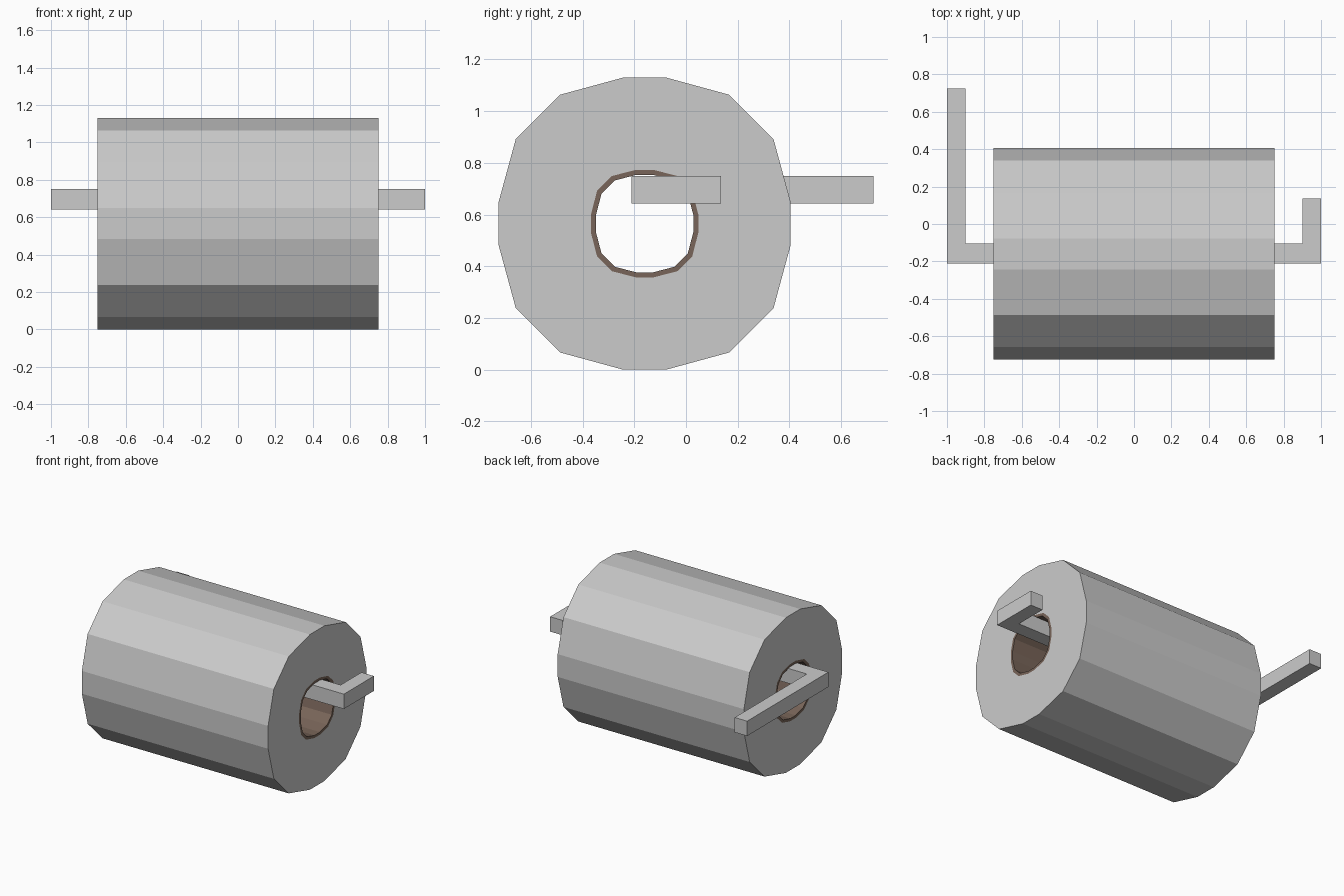
import bpy, bmesh

if "Cube" in bpy.data.objects:
    bpy.data.objects.remove(bpy.data.objects["Cube"])

CY, CZ = -0.16, 0.565


def ring(a, b, c, d):
    """16-sided outline from two octant points (a, b) and (c, d)."""
    quad = [(a, b), (c, d), (d, c), (b, a)]
    half = quad + [(y, -z) for y, z in reversed(quad)]
    return half + [(-y, -z) for y, z in half]


def finish(name, bm, mat=None):
    bmesh.ops.recalc_face_normals(bm, faces=bm.faces)
    me = bpy.data.meshes.new(name)
    bm.to_mesh(me)
    bm.free()
    ob = bpy.data.objects.new(name, me)
    bpy.context.collection.objects.link(ob)
    if mat:
        me.materials.append(mat)
    return ob


def tube(name, outer, inner, half_len, mat=None):
    bm = bmesh.new()
    loops = [[bm.verts.new((x, CY + y, CZ + z)) for y, z in prof]
             for prof, x in ((outer, -half_len), (outer, half_len),
                             (inner, half_len), (inner, -half_len))]
    n = len(outer)
    for k in range(4):
        p, q = loops[k], loops[(k + 1) % 4]
        for i in range(n):
            j = (i + 1) % n
            bm.faces.new((p[i], p[j], q[j], q[i]))
    return finish(name, bm, mat)


# Cardboard material
card = bpy.data.materials.new("cardboard")
card.diffuse_color = (0.19, 0.13, 0.10, 1)
card.use_nodes = True
card.node_tree.nodes["Principled BSDF"].inputs["Base Color"].default_value = card.diffuse_color

# Paper roll and its cardboard core
hole = ring(0.034, 0.208, 0.127, 0.184)
bore = ring(0.031, 0.189, 0.115, 0.167)
tube("paper_roll", ring(0.083, 0.565, 0.327, 0.4985), hole, 0.75)
tube("cardboard_core", hole, bore, 0.75, card)

# Holder: bent square bar with a long and a short arm
path = [(-1, -0.21), (1, -0.21), (1, 0.135), (0.9, 0.135),
        (0.9, -0.105), (-0.9, -0.105), (-0.9, 0.725), (-1, 0.725)]
bm = bmesh.new()
face = bm.faces.new([bm.verts.new((x, y, 0.642)) for x, y in path])
ext = bmesh.ops.extrude_face_region(bm, geom=[face], use_keep_orig=True)
top = [g for g in ext["geom"] if isinstance(g, bmesh.types.BMVert)]
bmesh.ops.translate(bm, verts=top, vec=(0, 0, 0.108))
finish("holder_bar", bm)
